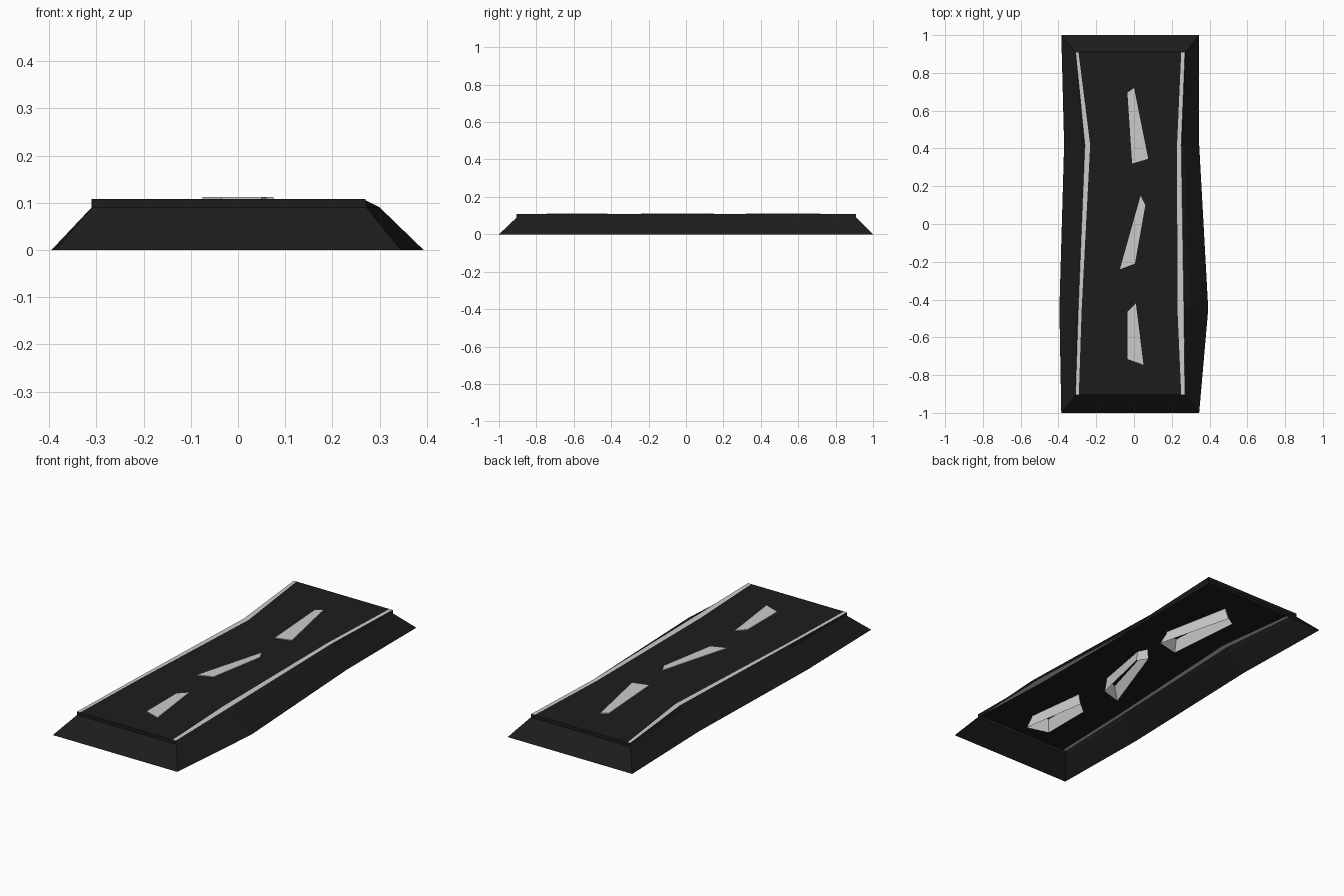
import bpy

if "Cube" in bpy.data.objects:
    bpy.data.objects.remove(bpy.data.objects["Cube"])


def material(name, value):
    m = bpy.data.materials.new(name)
    m.diffuse_color = (value, value, value, 1)
    m.use_nodes = True
    m.node_tree.nodes["Principled BSDF"].inputs["Base Color"].default_value = m.diffuse_color
    return m


asphalt = material("asphalt", 0.012)
paint = material("paint", 0.6)


def make(name, verts, faces, mat):
    mesh = bpy.data.meshes.new(name)
    mesh.from_pydata(verts, [], faces)
    mesh.materials.append(mat)
    mesh.update()
    obj = bpy.data.objects.new(name, mesh)
    bpy.context.collection.objects.link(obj)
    return obj


TOP, LIP = 0.108, 0.09
# Cross-sections along the road: y of ground edge, y of deck edge, then x of
# ground, skirt top, deck edge, line inner edge (left), mirrored order on right
sections = [
    (-1.0, -0.905, -0.385, -0.31, -0.31, -0.292, 0.25, 0.27, 0.272, 0.345),
    (-0.45, -0.45, -0.395, -0.305, -0.295, -0.277, 0.23, 0.264, 0.30, 0.393),
    (0.42, 0.42, -0.37, -0.28, -0.26, -0.232, 0.228, 0.25, 0.265, 0.345),
    (1.0, 0.91, -0.385, -0.31, -0.31, -0.294, 0.25, 0.27, 0.272, 0.345),
]
heights = (0, LIP, TOP, TOP, TOP, TOP, LIP, 0)
grid = [(x, s[0] if c in (0, 7) else s[1], heights[c])
        for s in sections for c, x in enumerate(s[2:])]


def strip(c):
    return [(r * 8 + c, r * 8 + 8 + c, r * 8 + 9 + c, r * 8 + 1 + c)
            for r in range(3)]


# Road body: skirts, lips, deck and end walls, open underneath
faces = [f for c in (0, 1, 3, 5, 6) for f in strip(c)]
faces = [f[::-1] for f in faces]
faces += [(0, 7, 6, 1), (1, 6, 5, 4, 3, 2),
          (24, 25, 30, 31), (25, 26, 27, 28, 29, 30)]
make("road_body", grid, faces, asphalt)

# Edge lines set into the deck
for name, c in (("left_edge_line", 2), ("right_edge_line", 4)):
    quads = [[grid[i] for i in f[::-1]] for f in strip(c)]
    make(name, [v for q in quads for v in q],
         [tuple(range(i, i + 4)) for i in (0, 4, 8)], paint)

# Centre dashes: open-bottomed wedges flaring below the deck
dashes = [
    [(-0.035, -0.715), (0.05, -0.745), (0.01, -0.42), (-0.035, -0.465)],
    [(-0.075, -0.24), (0.005, -0.21), (0.06, 0.10), (0.035, 0.15)],
    [(-0.01, 0.32), (0.075, 0.345), (0.0, 0.72), (-0.035, 0.695)],
]
for n, pts in enumerate(dashes):
    cx = sum(p[0] for p in pts) / 4
    cy = sum(p[1] for p in pts) / 4
    low = [(cx + (x - cx) * 1.4, cy + (y - cy) * 1.1, 0.04) for x, y in pts]
    mid = [(x, y, 0.1) for x, y in pts]
    top = [(x, y, 0.112) for x, y in pts]
    sides = [(k + i, k + (i + 1) % 4, k + 4 + (i + 1) % 4, k + 4 + i)
             for k in (0, 4) for i in range(4)]
    make(f"centre_dash_{n + 1}", low + mid + top, sides + [(8, 9, 10, 11)], paint)
